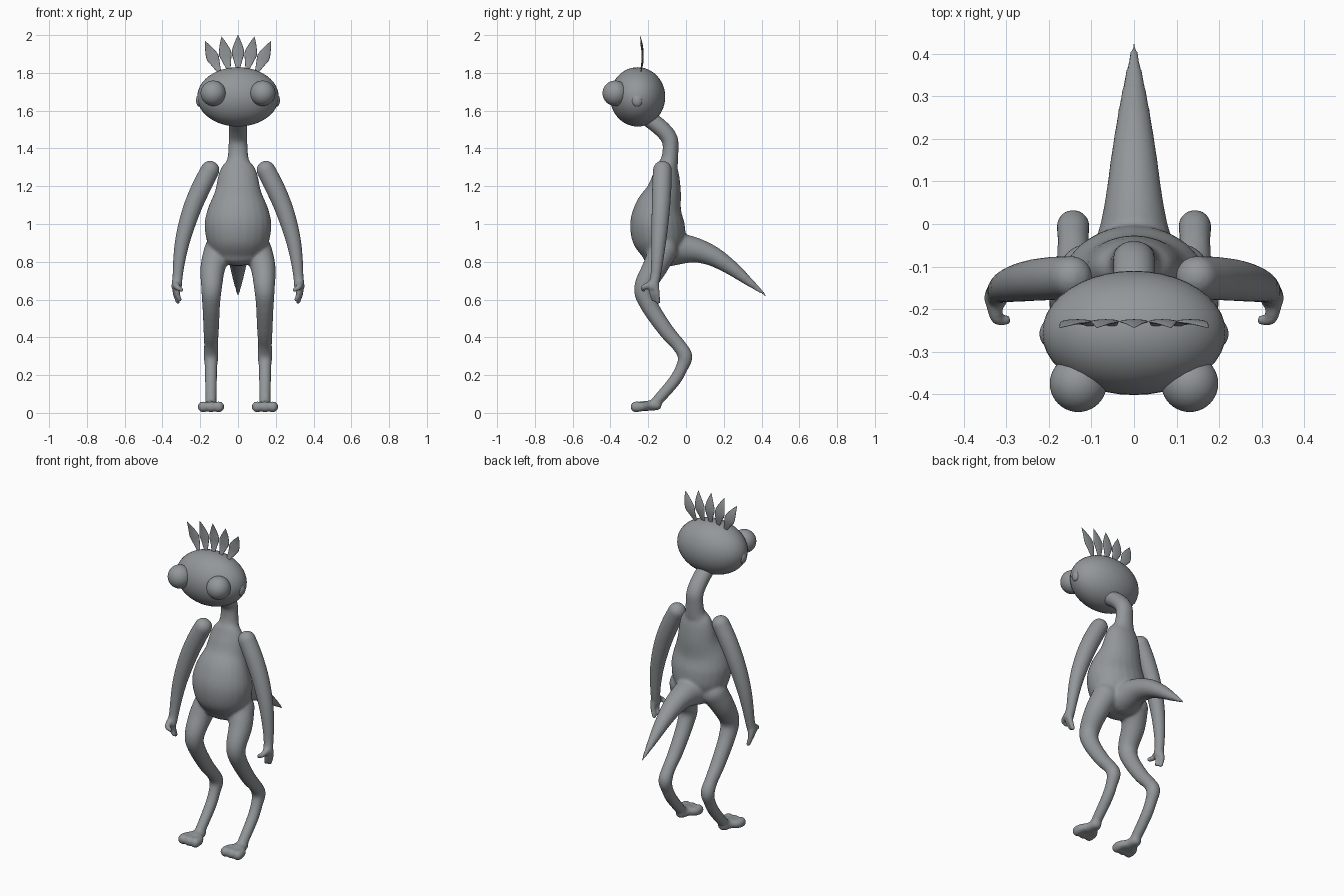
import bpy
import bmesh
from math import sin, cos, pi
from mathutils import Vector

if "Cube" in bpy.data.objects:
    bpy.data.objects.remove(bpy.data.objects["Cube"])

# One grey skin for the whole creature
skin = bpy.data.materials.new("grey skin")
skin.use_nodes = True
GREY = (0.29, 0.31, 0.32, 1)
skin.diffuse_color = GREY
skin.node_tree.nodes["Principled BSDF"].inputs["Base Color"].default_value = GREY


def smooth_path(points, steps):
    """Catmull-Rom interpolation of (x, y, z, rx, ry) points."""
    pts = [points[0]] + list(points) + [points[-1]]
    out = []
    for a, b, c, d in zip(pts, pts[1:], pts[2:], pts[3:]):
        for i in range(steps):
            t = i / steps
            out.append([q + t * ((r - p) + t * ((2 * p - 5 * q + 4 * r - s)
                        + t * (3 * q - p - 3 * r + s))) / 2
                        for p, q, r, s in zip(a, b, c, d)])
    out.append(list(points[-1]))
    return out


def tube(bm, points, side=1, cap=1.0, steps=6, segs=24):
    """Round-ended elliptical tube; side=-1 mirrors it in x."""
    points = [tuple(p) + (p[3],) if len(p) == 4 else p for p in points]
    path = smooth_path(points, steps)
    centres = [Vector(p[:3]) for p in path]
    last = len(path) - 1
    rings = []
    for i, p in enumerate(path):
        tan = (centres[min(i + 1, last)] - centres[max(i - 1, 0)]).normalized()
        u = Vector((1, 0, 0))
        u = (u - tan * u.dot(tan)).normalized()
        rings.append((centres[i], u, tan.cross(u), tan, p[3], p[4]))

    def rounded(ring, sign):
        c, u, v, tan, a, b = ring
        angles = [k * pi / 12 for k in range(1, 6)]
        return [(c + tan * sign * cap * min(a, b) * sin(t), u, v, tan,
                 a * cos(t), b * cos(t)) for t in angles]

    if cap:
        rings = rounded(rings[0], -1)[::-1] + rings + rounded(rings[-1], 1)
    loops = []
    for c, u, v, tan, a, b in rings:
        loop = []
        for k in range(segs):
            w = 2 * pi * k / segs
            co = c + u * a * cos(w) + v * b * sin(w)
            loop.append(bm.verts.new((co.x * side, co.y, co.z)))
        loops.append(loop)
    for lo, hi in zip(loops, loops[1:]):
        for k in range(segs):
            n = (k + 1) % segs
            bm.faces.new((lo[k], lo[n], hi[n], hi[k]))
    bm.faces.new(loops[0])
    bm.faces.new(loops[-1])


def finish(bm, name, blend=0):
    bmesh.ops.recalc_face_normals(bm, faces=bm.faces)
    for f in bm.faces:
        f.smooth = True
    mesh = bpy.data.meshes.new(name)
    bm.to_mesh(mesh)
    bm.free()
    mesh.materials.append(skin)
    obj = bpy.data.objects.new(name, mesh)
    bpy.context.collection.objects.link(obj)
    if blend:
        # Fuse the overlapping tubes into one soft skin
        remesh = obj.modifiers.new("fuse", 'REMESH')
        remesh.mode = 'VOXEL'
        remesh.voxel_size = blend
        remesh.use_smooth_shade = True
        soften = obj.modifiers.new("soften", 'SMOOTH')
        soften.factor = 0.5
        soften.iterations = 6
    return obj


def ball(name, centre, radii):
    bm = bmesh.new()
    bmesh.ops.create_uvsphere(bm, u_segments=40, v_segments=24, radius=1)
    bmesh.ops.scale(bm, vec=radii, verts=bm.verts)
    bmesh.ops.translate(bm, vec=centre, verts=bm.verts)
    finish(bm, name)


# Body: torso and neck, tail, legs and feet fused together
body = bmesh.new()
tube(body, [(0, -.13, .84, .135, .10), (0, -.14, .91, .165, .138),
            (0, -.152, 1.0, .177, .144), (0, -.145, 1.08, .16, .126),
            (0, -.118, 1.17, .123, .094), (0, -.105, 1.25, .106, .072),
            (0, -.098, 1.3, .088, .056), (0, -.088, 1.335, .06, .047),
            (0, -.082, 1.39, .052, .042), (0, -.087, 1.45, .05, .044),
            (0, -.13, 1.505, .05, .045), (0, -.2, 1.56, .05, .045)], cap=.6)
tube(body, [(0, -.09, .865, .11, .09), (0, -.01, .868, .082, .078),
            (0, .065, .858, .067, .064), (0, .145, .828, .056, .053),
            (0, .23, .775, .043, .041), (0, .32, .705, .027, .026),
            (0, .437, .61, .003, .003)])
for side in (1, -1):
    tube(body, [(.105, -.12, .86, .075), (.133, -.165, .77, .066),
                (.14, -.22, .66, .055), (.142, -.195, .57, .047),
                (.142, -.105, .435, .041), (.143, -.04, .36, .037),
                (.143, -.005, .3, .039), (.143, -.022, .24, .033),
                (.143, -.065, .165, .032), (.143, -.165, .05, .029)], side)
    tube(body, [(.143, -.155, .04, .032, .027),
                (.143, -.225, .036, .05, .027)], side)
    for x in (.102, .143, .184):
        tube(body, [(.143, -.18, .04, .022), (x, -.23, .034, .025),
                    (x, -.265, .032, .03)], side)
finish(body, "body", blend=.009)

# Arms with a small hand of two fingers and a thumb
for side, label in ((1, "left"), (-1, "right")):
    arm = bmesh.new()
    tube(arm, [(.148, -.125, 1.285, .05), (.192, -.128, 1.2, .051),
               (.236, -.132, 1.1, .049), (.27, -.138, 1.0, .045),
               (.296, -.145, .9, .039), (.312, -.153, .8, .032),
               (.32, -.162, .72, .027), (.325, -.175, .67, .028)], side)
    tube(arm, [(.328, -.165, .68, .022), (.33, -.155, .635, .016),
               (.318, -.148, .588, .012)], side)
    tube(arm, [(.325, -.18, .67, .022), (.322, -.178, .63, .015),
               (.31, -.172, .6, .012)], side)
    tube(arm, [(.328, -.185, .68, .021), (.322, -.222, .665, .015),
               (.3, -.226, .652, .012)], side)
    finish(arm, label + "_arm", blend=.006)

# Head with bulging eyes and small ears
ball("head", (0, -.256, 1.673), (.216, .146, .157))
for side, label in ((1, "left"), (-1, "right")):
    ball(label + "_eye", (.131 * side, -.375, 1.692), (.067, .067, .067))
    ball(label + "_ear", (.204 * side, -.258, 1.654), (.018, .028, .033))

# Crest of five thin leaf-shaped feathers
for i in range(-2, 3):
    base, tip = .048 * i, .087 * i
    top = 2.0 - .008 * i * i
    foot = 1.815 - .004 * i * i
    feather = bmesh.new()
    blade = []
    for t, w in ((0, .008), (.3, .024), (.5, .033), (.75, .021), (1, .001)):
        blade.append((base + (tip - base) * t, -.24 + .05 * t * (1 - t) - .004 * t,
                      foot + (top - foot) * t, w, .005 * w / .033 + .0005))
    tube(feather, blade, cap=0, segs=16)
    finish(feather, "crest_feather_%d" % (i + 3))
